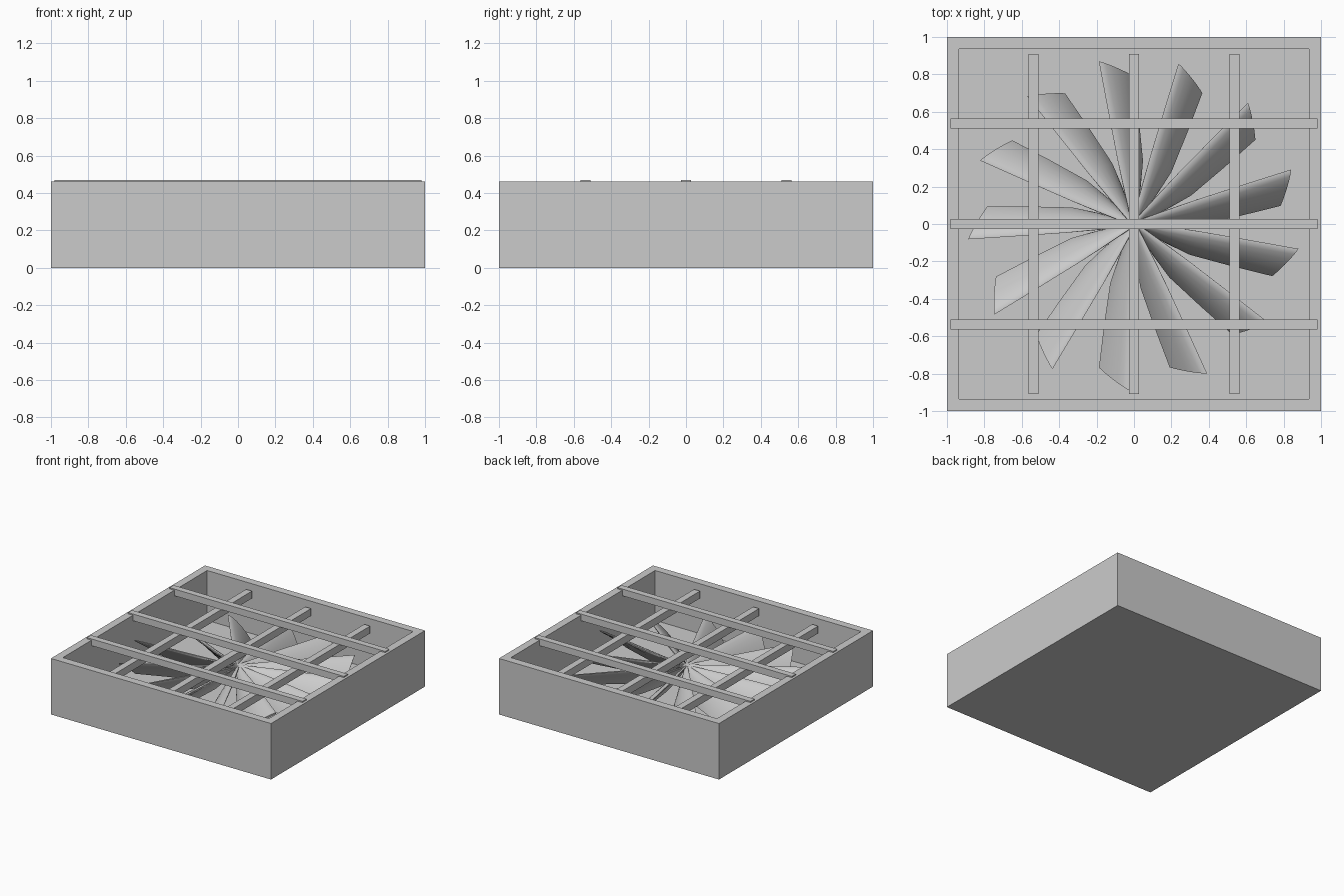
import bpy, bmesh, math
from mathutils import Vector, Matrix

if "Cube" in bpy.data.objects:
    bpy.data.objects.remove(bpy.data.objects["Cube"])


def make_object(name, bm, smooth=False):
    bmesh.ops.recalc_face_normals(bm, faces=bm.faces)
    mesh = bpy.data.meshes.new(name)
    bm.to_mesh(mesh)
    bm.free()
    ob = bpy.data.objects.new(name, mesh)
    bpy.context.collection.objects.link(ob)
    if smooth:
        bpy.ops.object.select_all(action='DESELECT')
        ob.select_set(True)
        bpy.context.view_layer.objects.active = ob
        bpy.ops.object.shade_smooth_by_angle(angle=math.radians(40))
    return ob


def box(name, lo, hi):
    lo, hi = Vector(lo), Vector(hi)
    bm = bmesh.new()
    m = Matrix.Translation((lo + hi) / 2) @ Matrix.Diagonal((*(hi - lo), 1))
    bmesh.ops.create_cube(bm, size=1, matrix=m)
    return make_object(name, bm)


# Open housing: a block with its top inset and pushed down to the floor
FLOOR, TOP, INNER = 0.05, 0.46, 0.91
bm = bmesh.new()
bmesh.ops.create_cube(bm, size=1, matrix=Matrix.Translation((0, 0, TOP / 2))
                      @ Matrix.Diagonal((2, 2, TOP, 1)))
top = max(bm.faces, key=lambda f: f.calc_center_median().z)
bmesh.ops.inset_individual(bm, faces=[top], thickness=1 - INNER)
well = bmesh.ops.extrude_discrete_faces(bm, faces=[top])['faces'][0]
for v in well.verts:
    v.co.z = FLOOR
make_object("housing", bm)

# Guard grille: upper bars across, lower bars front to back
for i, c in enumerate((-0.537, 0, 0.537)):
    box(f"upper_bar_{i}", (-0.98, c - 0.026, 0.415), (0.98, c + 0.026, 0.47))
    box(f"lower_bar_{i}", (c - 0.027, -INNER, 0.355), (c + 0.027, INNER, 0.415))

# Blade stations: leading edge and trailing edge points, and thickness
STATIONS = [
    ((0.00, 0.010, 0.29), (0.00, -0.010, 0.25), 0.012),
    ((0.08, 0.018, 0.29), (0.07, -0.025, 0.20), 0.020),
    ((0.20, 0.030, 0.29), (0.19, -0.060, 0.14), 0.028),
    ((0.36, 0.045, 0.29), (0.33, -0.090, 0.11), 0.030),
    ((0.62, 0.062, 0.29), (0.56, -0.096, 0.12), 0.026),
    ((0.886, 0.078, 0.29), (0.784, -0.097, 0.13), 0.018),
]


def blade(name, angle, n=8):
    bm = bmesh.new()
    rings = []
    for lead, trail, thick in STATIONS:
        lead, trail = Vector(lead), Vector(trail)
        d = trail - lead
        normal = Vector((0, -d.z, d.y)).normalized()
        if normal.z < 0:
            normal.negate()
        upper, lower = [], []
        for k in range(n + 1):
            s = 0.5 - 0.5 * math.cos(math.pi * k / n)
            half = thick * 1.5 * (math.sqrt(s) - s) * 1.3
            camber = 4 * s * (1 - s) * thick * 0.6
            p = lead + d * s
            upper.append(p + normal * (camber + half))
            lower.append(p + normal * (camber - half))
        rings.append([bm.verts.new(p) for p in upper + lower[-2:0:-1]])
    count = len(rings[0])
    for a, b in zip(rings, rings[1:]):
        for k in range(count):
            j = (k + 1) % count
            bm.faces.new((a[k], a[j], b[j], b[k]))
    bm.faces.new(rings[0])
    bm.faces.new(rings[-1])
    bm.transform(Matrix.Rotation(angle, 4, 'Z'))
    return make_object(name, bm, smooth=True)


# Thirteen fan blades meeting at the centre
for i in range(13):
    blade(f"fan_blade_{i}", math.radians(-13.6) + i * math.tau / 13)
